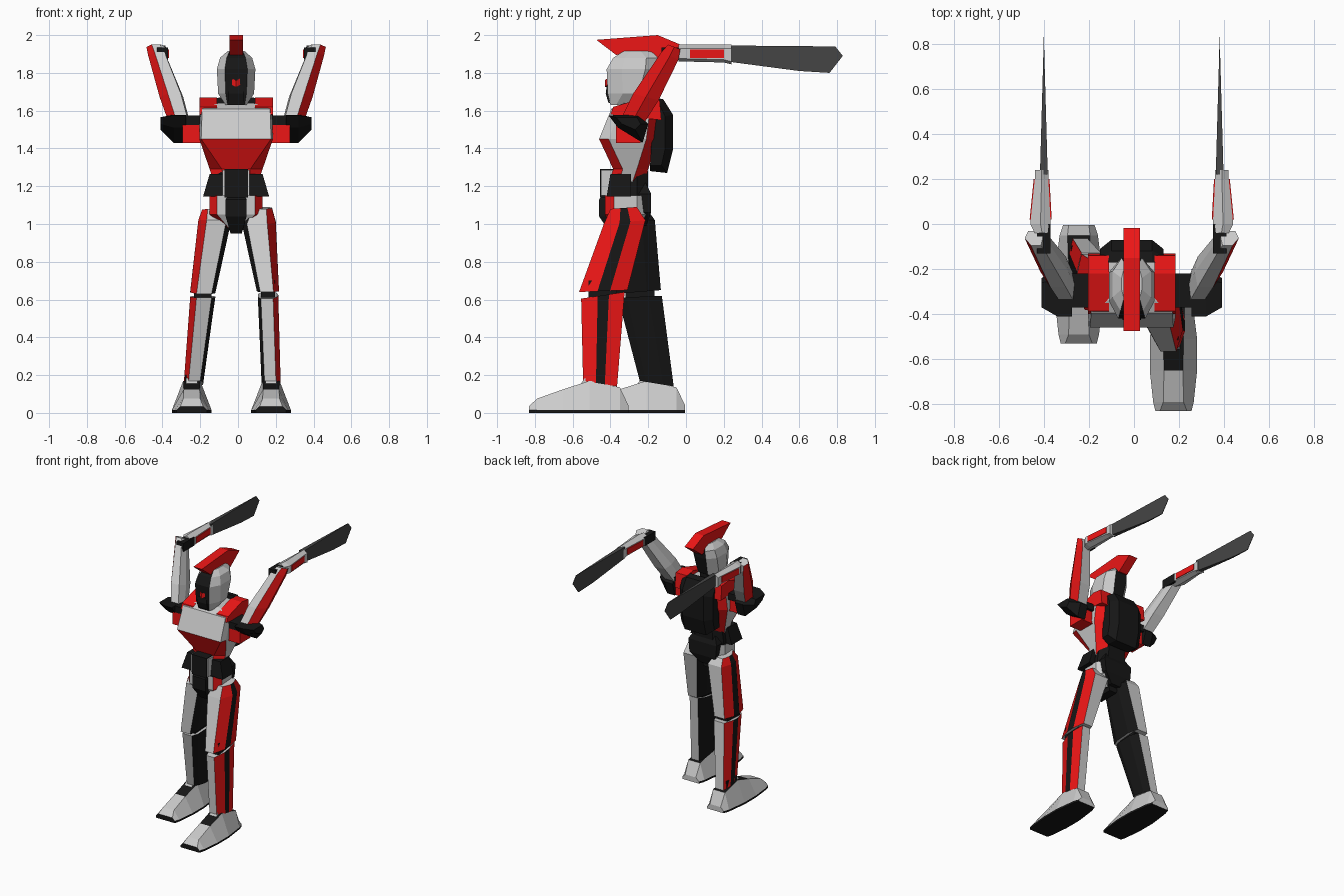
import bpy, bmesh

if "Cube" in bpy.data.objects:
    bpy.data.objects.remove(bpy.data.objects["Cube"])

CX = -0.01                      # centre line of the upper body
G, R, K, D = range(4)
MATS = []
for name, c in (("grey", (.8, .8, .8)), ("red", (.85, .008, .008)),
                ("black", (.008, .008, .008)), ("dark_metal", (.06, .06, .06))):
    m = bpy.data.materials.new(name)
    m.diffuse_color = (*c, 1)
    m.use_nodes = True
    m.node_tree.nodes["Principled BSDF"].inputs["Base Color"].default_value = m.diffuse_color
    MATS.append(m)


def loft(name, rings, cols, caps=(None, None)):
    """Skin matching rings of points; cols is one colour, one per side, or one list per band."""
    bm = bmesh.new()
    vs = [[bm.verts.new(p) for p in r] for r in rings]
    n = len(rings[0])
    for b in range(len(rings) - 1):
        row = cols if isinstance(cols, int) else cols[b] if isinstance(cols[0], list) else cols
        for i in range(n):
            j = (i + 1) % n
            f = bm.faces.new((vs[b][i], vs[b][j], vs[b + 1][j], vs[b + 1][i]))
            f.material_index = row if isinstance(row, int) else row[i]
    for ring, c in zip((vs[0], vs[-1]), caps):
        f = bm.faces.new(ring)
        f.material_index = c if c is not None else (cols if isinstance(cols, int) else G)
    bmesh.ops.recalc_face_normals(bm, faces=bm.faces)
    me = bpy.data.meshes.new(name)
    bm.to_mesh(me)
    bm.free()
    for m in MATS:
        me.materials.append(m)
    ob = bpy.data.objects.new(name, me)
    bpy.context.collection.objects.link(ob)
    return ob


def prism(name, profile, xs, col):
    """Extrude a (y, z) profile between x positions."""
    return loft(name, [[(x, y, z) for y, z in profile] for x in xs], col)


def rect(x0, x1, y0, y1, z):
    return [(x0, y0, z), (x1, y0, z), (x1, y1, z), (x0, y1, z)]


def box(name, x0, x1, y0, y1, z0, z1, col):
    return loft(name, [rect(x0, x1, y0, y1, z0), rect(x0, x1, y0, y1, z1)], col)


def body_ring(z, front, half, back, y0, y1, cf=.05, cb=.06):
    """Symmetric octagon: front edge, front corner, side, back corner, back edge..."""
    r = [(front, y0), (half, y0 + cf), (half, y1 - cb), (back, y1)]
    return [(CX + x, y, z) for x, y in r] + [(CX - x, y, z) for x, y in reversed(r)]


# torso: side order is front corner, side, back corner, back, mirrored, front
low = [R, G, R, K, R, G, R, R]
high = [G, G, R, K, R, G, G, G]
loft("torso", [
    body_ring(1.17, .06, .10, .06, -.42, -.24),
    body_ring(1.29, .075, .14, .08, -.385, -.20),
    body_ring(1.45, .185, .195, .11, -.46, -.15),
    body_ring(1.61, .18, .19, .11, -.395, -.13),
    body_ring(1.64, .09, .11, .08, -.33, -.14)], [low, low, high, [G] * 8], (K, G))
for s in (-1, 1):
    prism("shoulder_strap", [(-.40, 1.58), (-.385, 1.62), (-.22, 1.67), (-.14, 1.66), (-.13, 1.55)],
          (CX + s * .10, CX + s * .195), R)

# backpack
pack = [(-.17, 1.67), (-.12, 1.66), (-.07, 1.58), (-.07, 1.39), (-.10, 1.27), (-.19, 1.28)]
inner = [(-.17, 1.65), (-.14, 1.63), (-.11, 1.57), (-.11, 1.40), (-.13, 1.31), (-.19, 1.31)]
loft("backpack", [[(CX + x, y, z) for y, z in p] for x, p in
                  ((-.14, inner), (-.09, pack), (.09, pack), (.14, inner))], K)

# waist, skirt plates and belly panel
loft("waist", [body_ring(1.14, .06, .13, .08, -.43, -.20), body_ring(1.28, .06, .11, .07, -.40, -.20)], K)
for s in (-1, 1):
    loft("skirt_plate", [rect(CX + s * .07, CX + s * .175, -.42, -.29, 1.145),
                         rect(CX + s * .07, CX + s * .14, -.40, -.29, 1.265)], K)
    box("belly_trim", CX + s * .062, CX + s * .072, -.45, -.38, 1.15, 1.285, G)
box("belly_panel", CX - .062, CX + .062, -.455, -.36, 1.14, 1.29, K)

# pelvis with groin and seat plates
loft("pelvis", [body_ring(.98, .04, .05, .04, -.39, -.25, .03, .03),
                body_ring(1.05, .10, .14, .09, -.43, -.20),
                body_ring(1.15, .10, .14, .09, -.43, -.20)], [R, G, G, K, G, G, R, G], (K, K))
loft("groin_plate", [rect(CX - .03, CX + .03, -.40, -.24, .95), rect(CX - .055, CX + .055, -.46, -.24, 1.04),
                     rect(CX - .055, CX + .055, -.46, -.24, 1.13), rect(CX - .03, CX + .03, -.43, -.24, 1.17)], K)
loft("seat_plate", [rect(CX - .04, CX + .04, -.27, -.21, .99), rect(CX - .11, CX + .11, -.28, -.185, 1.06),
                    rect(CX - .12, CX + .12, -.28, -.185, 1.16), rect(CX - .08, CX + .08, -.28, -.22, 1.23)], K)

# neck, head, visor and crest
loft("neck", [body_ring(1.58, .03, .05, .03, -.34, -.19, .03, .03),
              body_ring(1.70, .03, .045, .03, -.34, -.20, .03, .03)], K)
loft("head", [body_ring(1.63, .045, .055, .03, -.40, -.26, .03),
              body_ring(1.69, .055, .095, .04, -.415, -.19, .08),
              body_ring(1.82, .06, .102, .05, -.42, -.155, .08),
              body_ring(1.88, .05, .085, .045, -.385, -.15, .06),
              body_ring(1.915, .035, .045, .03, -.33, -.18, .04)],
     [G, G, G, K, G, G, G, K], (K, G))
prism("face_ridge", [(-.41, 1.64), (-.425, 1.69), (-.42, 1.73), (-.36, 1.73), (-.36, 1.64)],
      (CX - .04, CX + .04), K)
loft("visor", [[(CX + x, y, z + abs(x) * .5) for y, z in
                ((-.43 + abs(x) * .6, 1.725), (-.43 + abs(x) * .6, 1.76), (-.36, 1.76), (-.36, 1.725))]
               for x in (-.065, 0, .065)], R)
prism("crest", [(-.475, 1.975), (-.15, 2.0), (-.018, 1.945), (-.13, 1.86), (-.20, 1.89), (-.30, 1.905), (-.37, 1.895)],
      (CX - .036, CX + .036), R)

# arms and blades, mirrored about the body centre
ELBOW = [(-.41, 1.575), (-.36, 1.51), (-.23, 1.43), (-.20, 1.53), (-.25, 1.58)]
TIP = [(-.37, 1.565), (-.34, 1.53), (-.27, 1.50), (-.24, 1.53), (-.26, 1.565)]
BLADE = [(.22, 1.945), (.79, 1.94), (.83, 1.89), (.76, 1.80), (.60, 1.81), (.22, 1.86)]


def arm_ring(x0, x1, y0, y1, z0, z1, s):
    """Hexagon, inner x0 to outer x1, with z falling from z0 (front) to z1 (back)."""
    pts = [(.1, 0), (.65, 0), (1, .5), (.8, 1), (.1, 1), (0, .5)]
    return [(CX + s * (x0 + u * (x1 - x0)), y0 + v * (y1 - y0), z0 + v * (z1 - z0)) for u, v in pts]


for s in (-1, 1):
    X = lambda x: CX + s * x
    box("shoulder_joint", X(.17), X(.30), -.37, -.22, 1.525, 1.575, K)
    box("upper_arm", X(.17), X(.285), -.37, -.24, 1.43, 1.53, R)
    loft("elbow", [[(X(x), y, z) for y, z in p] for x, p in ((.265, ELBOW), (.33, ELBOW), (.40, TIP))], K)
    loft("forearm", [arm_ring(.25, .365, -.335, -.215, 1.575, 1.545, s),
                     arm_ring(.28, .405, -.28, -.145, 1.69, 1.655, s),
                     arm_ring(.37, .465, -.13, -.04, 1.91, 1.87, s),
                     arm_ring(.395, .475, -.095, -.03, 1.95, 1.925, s)],
         [G, R, R, G, G, G])
    loft("wrist", [[(X(x), y, z) for x, z in ((.36, 1.87), (.42, 1.87), (.42, 1.935), (.36, 1.935))]
                   for y in (-.13, .0)], K)
    loft("blade_handle", [[(X(x), y, z) for x, z in
                           ((a, 1.875 - d), ((a + b) / 2, 1.86 - d), (b, 1.875 - d), (b, 1.93), ((a + b) / 2, 1.95), (a, 1.93))]
                          for y, a, b, d in ((-.04, .365, .43, 0), (0, .36, .45, 0), (.20, .37, .43, .005), (.24, .37, .43, .015))], G)
    for a, b in ((.355, .37), (.43, .453)):
        loft("handle_inlay", [[(X(x - off), y, z) for x, z in ((a, 1.88), (b, 1.88), (b, 1.925), (a, 1.925))]
                              for y, off in ((.02, 0), (.20, .018 if a > .4 else -.01))], R)
    # blade thins to an edge toward the tip
    loft("blade", [[(X(.39 + side * max(.001, .017 * (.83 - y) / .6)), y, z) for y, z in BLADE]
                   for side in (-1, 1)], D)


# legs
def leg_ring(inn, out, y0, y1, z, slope=0):
    pts = [(.15, 0), (.75, 0), (1, .38), (1, .64), (.85, 1), (.2, 1), (0, .7), (0, .2)]
    return [(inn + u * (out - inn), y0 + v * (y1 - y0), z + v * slope) for u, v in pts]


LEG = [G, R, K, R, G, K, K, K]
LEGS = {
    "right": ([(.06, .18, -.40, -.26, 1.08, .01), (.02, .20, -.435, -.215, 1.00, .02), (.10, .217, -.566, -.31, .64, .01)],
              [(.105, .213, -.555, -.325, .605, .035), (.125, .226, -.545, -.365, .17, -.03)], .175, -.83),
    "left": ([(-.07, -.19, -.34, -.20, 1.08, -.01), (-.035, -.21, -.39, -.165, 1.02, 0), (-.12, -.253, -.38, -.133, .63, .02)],
             [(-.12, -.253, -.36, -.128, .61, .01), (-.185, -.287, -.245, -.065, .17, -.03)], -.245, -.53)}
for side, (thigh, shin, fx, fy) in LEGS.items():
    loft(side + "_thigh", [leg_ring(*r) for r in thigh], LEG)
    loft(side + "_shin", [leg_ring(*r) for r in shin], LEG)
    k = shin[0]
    loft(side + "_knee_joint", [rect(k[0] * .85 + k[1] * .15, k[0] * .15 + k[1] * .85, k[2] + .04, k[3] - .04, z)
                                for z in (.58, .70)], K)
    # foot: sections from toe to heel (offset, base half width, top half width, height)
    secs = [(0, .08, .06, .035), (.04, .09, .045, .075), (.18, .105, .042, .125),
            (.32, .105, .045, .17), (.48, .085, .05, .135), (.525, .07, .045, .04)]
    rings = [[(fx - b, fy + y, 0), (fx + b, fy + y, 0), (fx + b, fy + y, .015), (fx + t, fy + y, h),
              (fx - t, fy + y, h), (fx - b, fy + y, .015)] for y, b, t, h in secs]
    bands = [[K, K, G, K if i in (2, 3) else G, G, K] for i in range(5)]
    loft(side + "_foot", rings, bands, (K, G))
    a = shin[1]
    loft(side + "_ankle", [rect(fx - .035, fx + .035, a[2] + .03, a[3] - .03, z) for z in (.08, .2)], K)
    prism(side + "_instep_guard", [(a[2] - .02, .14), (a[2] + .01, .185), (a[2] + .05, .18), (a[2] + .05, .12)],
          (fx - .03, fx + .03), G)
